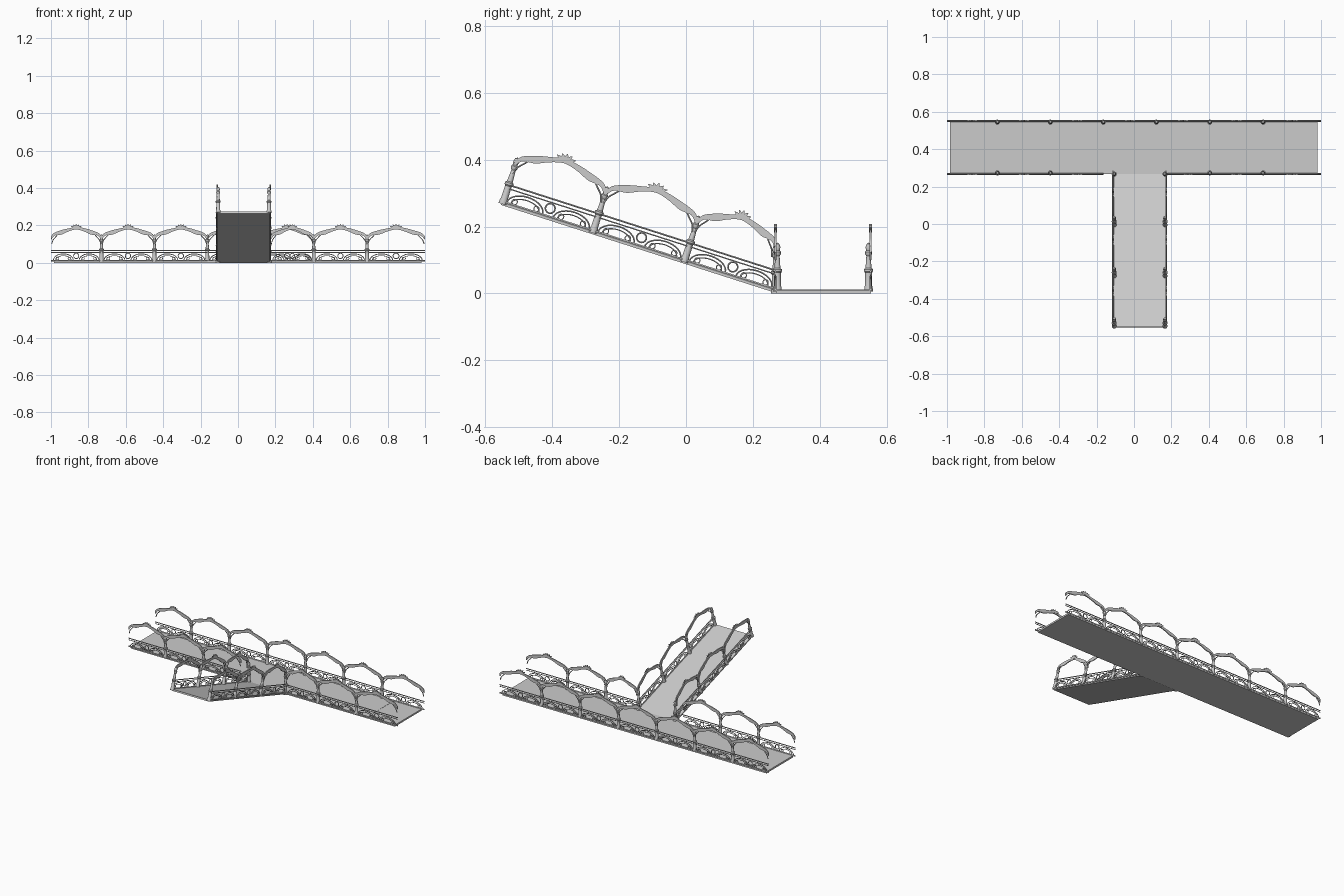
import bpy, bmesh, math
from mathutils import Matrix, Vector

if "Cube" in bpy.data.objects:
    bpy.data.objects.remove(bpy.data.objects["Cube"], do_unlink=True)

grey = bpy.data.materials.new("light_grey")
grey.use_nodes = True
COLOUR = (0.6, 0.6, 0.6, 1)
grey.diffuse_color = COLOUR
grey.node_tree.nodes["Principled BSDF"].inputs["Base Color"].default_value = COLOUR

BAY = 0.285   # nominal bay length; local axes: x along rail, y across, z up


def finish(name, bm, smooth=True):
    bmesh.ops.recalc_face_normals(bm, faces=bm.faces)
    me = bpy.data.meshes.new(name)
    for f in bm.faces:
        f.smooth = smooth
    for e in bm.edges:
        if e.is_manifold and e.calc_face_angle(0) > 0.6:
            e.smooth = False
    bm.to_mesh(me)
    bm.free()
    me.materials.append(grey)
    return me


def place(name, me, matrix):
    ob = bpy.data.objects.new(name, me)
    bpy.context.collection.objects.link(ob)
    ob.matrix_world = matrix
    return ob


def spline(pts, steps=5):
    """Smooth curve through the given points."""
    p = [Vector(a) for a in pts]
    p = [2 * p[0] - p[1]] + p + [2 * p[-1] - p[-2]]
    out = []
    for a, b, c, d in zip(p, p[1:], p[2:], p[3:]):
        for i in range(steps):
            t = i / steps
            out.append(0.5 * (2 * b + (c - a) * t + (2 * a - 5 * b + 4 * c - d) * t * t
                              + (3 * b - a - 3 * c + d) * t ** 3))
    return out + [p[-2]]


def tube(bm, pts, r, closed=False, sides=6):
    """Round rod along a path in the rail plane."""
    p = [Vector(a) for a in pts]
    n, rings = len(p), []
    for i in range(n):
        a, b = (p[i - 1], p[(i + 1) % n]) if closed else (p[max(i - 1, 0)], p[min(i + 1, n - 1)])
        t = (b - a).normalized()
        ring = []
        for k in range(sides):
            ang = math.tau * (k + 0.5) / sides
            q = p[i] + Vector((-t.y, t.x)) * r * math.cos(ang)
            ring.append(bm.verts.new((q.x, r * math.sin(ang), q.y)))
        rings.append(ring)
    for i in range(n if closed else n - 1):
        a, b = rings[i], rings[(i + 1) % n]
        for k in range(sides):
            j = (k + 1) % sides
            bm.faces.new((a[k], a[j], b[j], b[k]))
    if not closed:
        bm.faces.new(rings[0])
        bm.faces.new(rings[-1])


def plate(bm, upper, lower, half):
    """Flat band between an upper and a lower edge."""
    rows = []
    for a, b in zip(upper, lower):
        rows.append([bm.verts.new((q.x, s, q.y))
                     for q, s in ((a, -half), (a, half), (b, half), (b, -half))])
    for a, b in zip(rows, rows[1:]):
        for k in range(4):
            j = (k + 1) % 4
            bm.faces.new((a[k], a[j], b[j], b[k]))
    bm.faces.new(rows[0])
    bm.faces.new(rows[-1])


def arc(cx, cz, rx, rz, a0, a1, n=14):
    return [(cx + rx * math.cos(a0 + (a1 - a0) * i / n),
             cz + rz * math.sin(a0 + (a1 - a0) * i / n)) for i in range(n + 1)]


# Arched handrail band with a leaf crest and curling brackets
bm = bmesh.new()
plate(bm,
      spline([(0, .132), (.018, .150), (.06, .165), (.10, .174), (.1425, .182),
              (.185, .176), (.225, .165), (.267, .150), (BAY, .132)]),
      spline([(0, .112), (.022, .136), (.06, .141), (.10, .158), (.1425, .168),
              (.185, .158), (.225, .141), (.263, .136), (BAY, .112)]), .003)
for angle, length in ((-68, .032), (-38, .026), (0, .024), (38, .026), (68, .032)):
    a = math.radians(angle)
    d, n = Vector((math.sin(a), math.cos(a))), Vector((math.cos(a), -math.sin(a)))
    base = Vector((.1425, .174))
    mid = [base + d * length * t for t in (0, .35, .7, 1)]
    wid = (.002, .005, .0045, .0008)
    plate(bm, [m + n * w for m, w in zip(mid, wid)],
          [m - n * w for m, w in zip(mid, wid)], .004)
for s in (0, 1):
    path = spline([(.004, .09), (.012, .112), (.028, .130), (.042, .146)], 4)
    tube(bm, [(BAY - q.x if s else q.x, q.y) for q in path], .0028)
handrail = finish("handrail", bm)

# Lower panel: rods, double arches and a ring
bm = bmesh.new()
for z, r in ((.002, .0045), (.045, .0022), (.056, .003)):
    tube(bm, [(0, z), (BAY, z)], r)
for cx in (.07, .215):
    tube(bm, arc(cx, .004, .056, .034, 0, math.pi), .0026)
    tube(bm, arc(cx, .004, .044, .024, 0, math.pi), .002)
    for s in (-1, 1):
        tube(bm, arc(cx + s * .034, .013, .008, .008, 0, math.tau)[:-1], .0018, True)
tube(bm, arc(.1425, .027, .0145, .0145, 0, math.tau, 16)[:-1], .0028, True)
panel = finish("panel", bm)

# Turned post
bm = bmesh.new()
profile = [(.0, -.004), (.013, -.004), (.0125, .008), (.0105, .014), (.010, .052), (.0135, .056),
           (.0135, .062), (.009, .066), (.0075, .088), (.0065, .102), (.010, .107),
           (.0105, .114), (.007, .119), (.009, .128), (.006, .138), (0, .142)]
edge = [bm.verts.new((r, 0, z)) for r, z in profile]
edges = [bm.edges.new(pair) for pair in zip(edge, edge[1:])]
bmesh.ops.spin(bm, geom=edges + edge, axis=(0, 0, 1), cent=(0, 0, 0),
               angle=math.tau, steps=12)
bmesh.ops.remove_doubles(bm, verts=bm.verts, dist=1e-5)
post = finish("post", bm)


def railing(name, frame, cuts, posts, inward, last_top=None):
    """Fill each bay between cuts; stand posts at the listed stations."""
    for i, (a, b) in enumerate(zip(cuts, cuts[1:])):
        move = frame @ Matrix.Translation((a, 0, 0))
        top = last_top if last_top and i == len(cuts) - 2 else b - a
        place(f"{name}_handrail_{i}", handrail, move @ Matrix.Diagonal((top / BAY, 1, 1, 1)))
        place(f"{name}_panel_{i}", panel, move @ Matrix.Diagonal(((b - a) / BAY, 1, 1, 1)))
    for i, u in enumerate(posts):
        place(f"{name}_post_{i}", post, frame @ Matrix.Translation((u, inward, 0)))


def slab(name, lo, hi, matrix=Matrix()):
    bm = bmesh.new()
    bmesh.ops.create_cube(bm, size=1)
    for v in bm.verts:
        v.co = [l + (h - l) * (c + .5) for l, h, c in zip(lo, hi, v.co)]
    return place(name, finish(name, bm, False), matrix)


# Level walkway
slab("walkway_deck", (-.985, .268, 0), (.775, .552, .012))
slab("walkway_end_deck", (.775, .268, 0), (.98, .552, .011))
stations = [-1, -.73, -.447, -.164, .12, .405, .69, 1]
railing("back_rail", Matrix.Translation((0, .551, .01)), stations, stations[1:-1], -.006)
front = Matrix.Translation((0, .267, .01))
railing("front_left_rail", front, stations[:4], stations[1:3], .006)
railing("front_right_rail", front, [.175] + stations[5:], stations[5:7], .006)

# Sloping ramp, local x running down the slope
tilt = math.atan2(.262, .818)
c, s = math.cos(tilt), math.sin(tilt)
LENGTH = math.hypot(.262, .818)


def ramp_frame(x):
    return Matrix(((0, -1, 0, x), (c, 0, s, -.55), (-s, 0, c, .272), (0, 0, 0, 1)))


slab("ramp_deck", (0, -.14, -.008), (LENGTH, .14, .002), ramp_frame(.03))
pitch = LENGTH / 3
for side, x, inward in (("right", -.112, -.006), ("left", .172, .006)):
    railing(f"ramp_{side}_rail", ramp_frame(x), [0, pitch, 2 * pitch, LENGTH],
            [.004, pitch, 2 * pitch], inward, .248)
    place(f"ramp_{side}_foot_post", post, Matrix.Translation((x - inward, .267, .004)))
